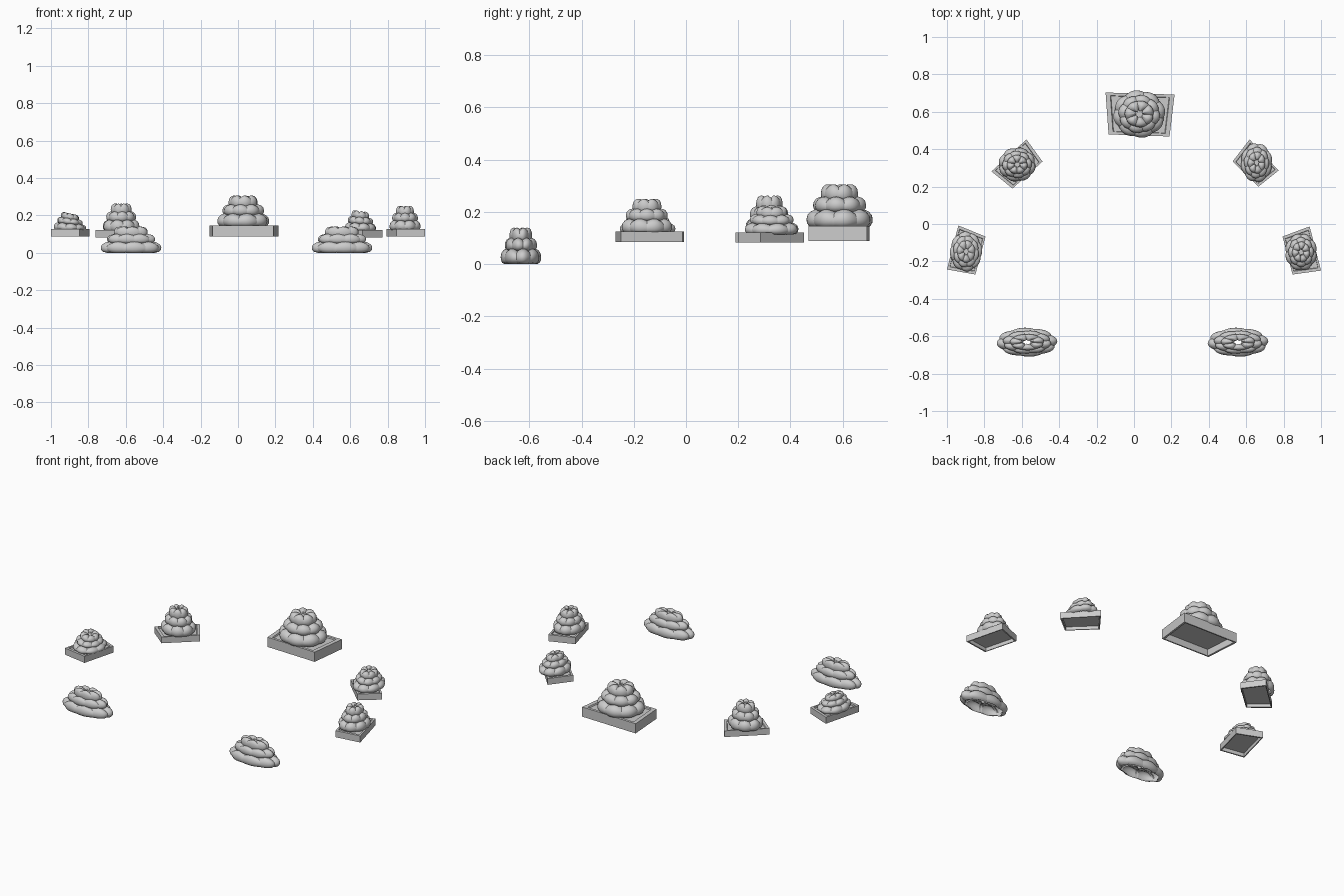
import bpy, bmesh, math
from mathutils import Vector

if "Cube" in bpy.data.objects:
    bpy.data.objects.remove(bpy.data.objects["Cube"])


def finish(bm, name, smooth=False):
    bmesh.ops.recalc_face_normals(bm, faces=bm.faces)
    me = bpy.data.meshes.new(name)
    bm.to_mesh(me)
    bm.free()
    if smooth:
        for p in me.polygons:
            p.use_smooth = True
    ob = bpy.data.objects.new(name, me)
    bpy.context.collection.objects.link(ob)
    return ob


# petal profile: radius factor, height factor, width factor
PROFILE = [(.80, 0, .6), (.93, .10, .82), (.99, .28, .95), (1, .48, 1), (.97, .70, 1),
           (.88, .88, .95), (.75, .98, .82), (.58, 1, .62), (.40, .94, .38), (.22, .84, .08)]
# tiers: outer radius, bottom, top, petal count, turn
TIERS = [(1.0, 0.0, .43, 8, 0.0), (.80, .36, .72, 8, .5), (.56, .62, 1.0, 7, .2)]
ACROSS = 8


def flower(name, centre, size, turn=0.0, tilt=(0, 0)):
    bm = bmesh.new()
    cx, cy, cz = centre
    sx, sy, sz = size
    for R, z0, z1, n, off in TIERS:
        half = R * math.sin(math.pi / n) * 1.05
        for k in range(n):
            a = turn + 2 * math.pi * (k + off) / n
            ca, sa = math.cos(a), math.sin(a)
            grid = []
            for rf, zf, wf in PROFILE:
                row = []
                for i in range(ACROSS + 1):
                    s = 2 * i / ACROSS - 1
                    r = R * rf - .17 * R * s * s * rf
                    w = half * wf * s
                    z = z0 + (z1 - z0) * zf * (1 - .22 * s * s)
                    x, y = r * ca - w * sa, r * sa + w * ca
                    lean = (tilt[0] * x + tilt[1] * y) * z
                    row.append(bm.verts.new((cx + sx * x, cy + sy * y, cz + sz * (z + lean))))
                grid.append(row)
            for r0, r1 in zip(grid, grid[1:]):
                for i in range(ACROSS):
                    bm.faces.new((r0[i], r0[i + 1], r1[i + 1], r1[i]))
    return finish(bm, name, True)


def tray(name, corners, z0, z1):
    bm = bmesh.new()
    c = sum((Vector(p) for p in corners), Vector((0, 0))) / 4

    def ring(scale, z):
        return [bm.verts.new((*(c + (Vector(p) - c) * scale), z)) for p in corners]

    # open underside, outer wall, rim, slightly sunken bed
    rings = [ring(.93, z1 - .018), ring(.93, z0), ring(1, z0), ring(1, z1),
             ring(.86, z1), ring(.84, z1 - .008)]
    for a, b in zip(rings, rings[1:]):
        for i in range(4):
            j = (i + 1) % 4
            bm.faces.new((a[i], a[j], b[j], b[i]))
    bm.faces.new(rings[0])
    bm.faces.new(rings[-1])
    return finish(bm, name)


# potted flowers: tray corners, tray z, flower centre, flower size, turn, tilt
POTS = [
    ("back", [(-.152, .703), (.217, .692), (.19, .468), (-.136, .479)], (.088, .147),
     (.028, .588), (.14, .128, .167), .2, (0, 0)),
    ("back_left", [(-.575, .452), (-.489, .334), (-.65, .19), (-.762, .281)], (.083, .121),
     (-.625, .318), (.1, .092, .15), .5, (0, 0)),
    ("back_right", [(.618, .452), (.773, .286), (.666, .2), (.527, .334)], (.083, .121),
     (.655, .328), (.085, .105, .11), .3, (-.1, 0)),
    ("left", [(-.939, -.008), (-.794, -.067), (-.848, -.27), (-1, -.243)], (.086, .126),
     (-.898, -.147), (.087, .107, .093), .1, (-.2, 0)),
    ("right", [(.939, -.013), (1, -.249), (.848, -.27), (.794, -.067)], (.086, .126),
     (.893, -.15), (.086, .1, .132), .4, (0, 0)),
]
for name, corners, (z0, z1), (x, y), size, turn, tilt in POTS:
    tray("tray_" + name, corners, z0, z1)
    flower("flower_" + name, (x, y, z1 - .008), size, turn, tilt)

# loose flattened flowers at the front
for name, x in (("left", -.572), ("right", .556)):
    flower("flower_front_" + name, (x, -.632, 0), (.163, .078, .14), .15)
